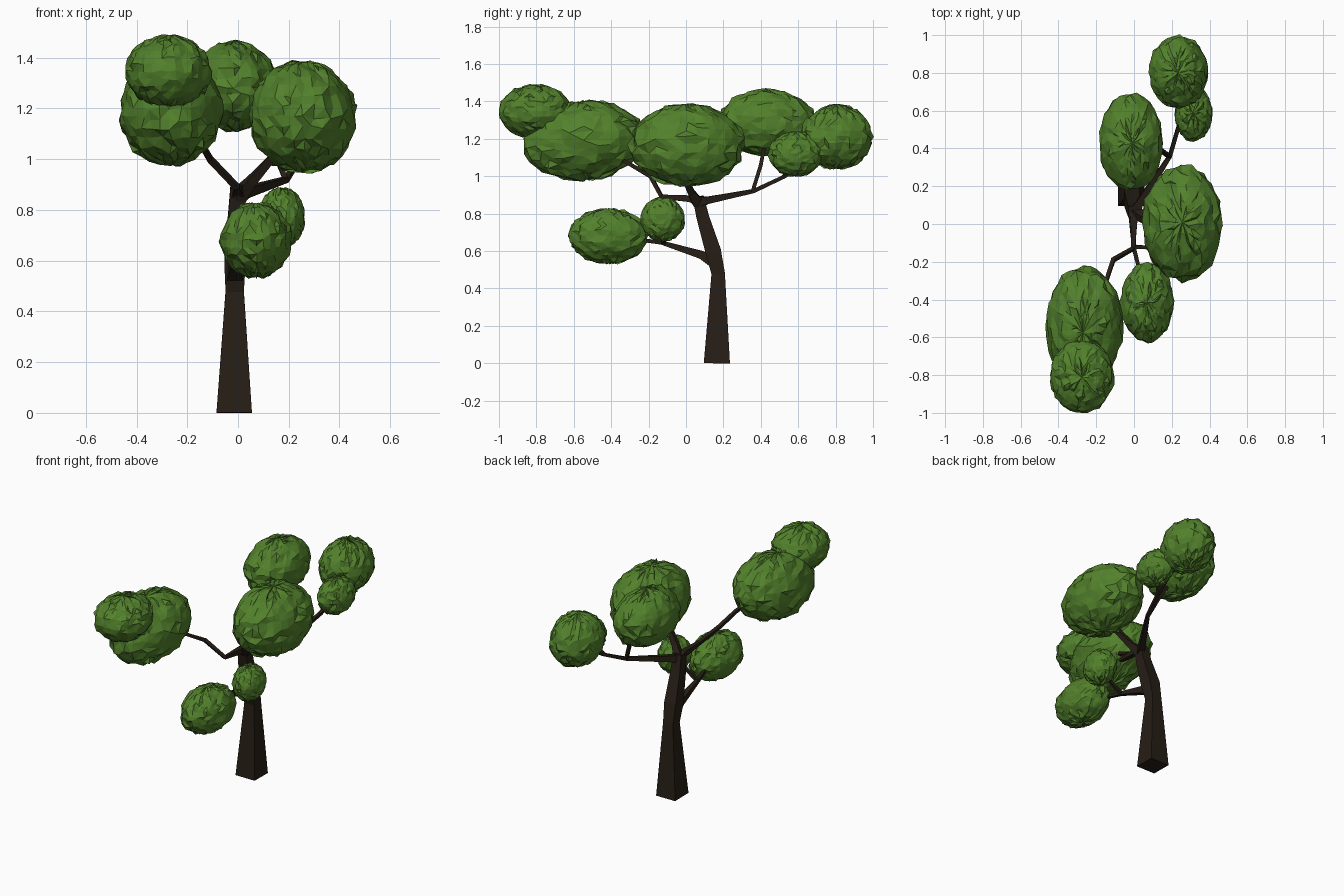
import bpy, bmesh, random
from mathutils import Vector, Matrix

if "Cube" in bpy.data.objects:
    bpy.data.objects.remove(bpy.data.objects["Cube"])

random.seed(4)


def material(name, rgb):
    m = bpy.data.materials.new(name)
    m.diffuse_color = (*rgb, 1)
    m.use_nodes = True
    m.node_tree.nodes["Principled BSDF"].inputs["Base Color"].default_value = m.diffuse_color
    return m


bark = material("bark", (0.02, 0.013, 0.008))
leaf = material("leaf", (0.085, 0.22, 0.025))


def finish(bm, name, mat):
    bmesh.ops.recalc_face_normals(bm, faces=bm.faces)
    me = bpy.data.meshes.new(name)
    bm.to_mesh(me)
    bm.free()
    me.materials.append(mat)
    ob = bpy.data.objects.new(name, me)
    bpy.context.collection.objects.link(ob)
    return ob


def limb(name, path):
    """Square tapered tube through (x, y, z, half width) points."""
    bm = bmesh.new()
    pts = [Vector(p[:3]) for p in path]
    rings = []
    for i, p in enumerate(pts):
        a = (p - pts[i - 1]).normalized() if i else Vector()
        b = (pts[i + 1] - p).normalized() if i < len(pts) - 1 else Vector()
        t = (a + b).normalized()
        side = (Vector((1, 0, 0)) - t * t.x).normalized()
        up = t.cross(side)
        r = path[i][3]
        rings.append([bm.verts.new(p + r * (side * u + up * v))
                      for u, v in ((-1, -1), (1, -1), (1, 1), (-1, 1))])
    for lo, hi in zip(rings, rings[1:]):
        for k in range(4):
            n = (k + 1) % 4
            bm.faces.new((lo[k], lo[n], hi[n], hi[k]))
    bm.faces.new(rings[0])
    bm.faces.new(rings[-1])
    return finish(bm, name, bark)


def foliage(name, centre, radii, tilt=0.0):
    """Flat-shaded sphere with roughened points, stretched to an ellipsoid."""
    bm = bmesh.new()
    bmesh.ops.create_uvsphere(bm, u_segments=32, v_segments=16, radius=1)
    for v in bm.verts:
        v.co += Vector([random.uniform(-0.045, 0.045) for _ in range(3)])
        v.co *= random.uniform(0.965, 1.01)
    bmesh.ops.triangulate(bm, faces=bm.faces)
    bm.transform(Matrix.Translation(centre) @ Matrix.Rotation(tilt, 4, 'X')
                 @ Matrix.Diagonal((*radii, 1)))
    return finish(bm, name, leaf)


# Trunk with its bend
limb("trunk", [(-.015, .165, 0, .07), (-.013, .172, .48, .036),
               (-.012, .145, .6, .042), (-.005, .09, .78, .034),
               (0, .065, .89, .03)])

# Lower branch and its fork
limb("lower_branch", [(-.012, .155, .54, .034), (-.01, .08, .58, .022),
                      (0, -.13, .645, .011), (.02, -.21, .655, .01),
                      (.07, -.4, .68, .008)])
limb("lower_twig", [(0, -.12, .642, .01), (.08, -.125, .69, .009),
                    (.16, -.125, .76, .008)])

# Upper left branch
limb("left_branch", [(0, .075, .86, .026), (0, .02, .88, .018),
                     (-.005, -.13, .89, .011), (-.11, -.19, 1.0, .011),
                     (-.15, -.31, 1.07, .01), (-.25, -.5, 1.17, .008)])

# Upper right branch
limb("right_branch", [(0, .07, .85, .03), (.05, .03, .91, .019),
                      (.13, -.01, 1.0, .015), (.24, 0, 1.12, .01)])

# Back branch and its forks
limb("back_branch", [(0, .06, .86, .028), (.03, .11, .87, .02),
                     (.19, .36, .92, .011), (.24, .53, 1.0, .01),
                     (.25, .68, 1.1, .01), (.24, .78, 1.19, .008)])
limb("back_up_twig", [(.19, .355, .915, .01), (.13, .4, 1.06, .01),
                      (.02, .435, 1.25, .008)])
limb("back_side_twig", [(.235, .52, .995, .01), (.31, .58, 1.1, .008)])

# Foliage clumps
foliage("left_foliage", (-.265, -.545, 1.19), (.205, .325, .212), .1)
foliage("left_tip_foliage", (-.275, -.805, 1.345), (.17, .197, .143))
foliage("right_foliage", (.255, .005, 1.167), (.213, .308, .22))
foliage("back_foliage", (-.015, .435, 1.287), (.171, .257, .177))
foliage("back_tip_foliage", (.235, .805, 1.21), (.156, .192, .172))
foliage("back_side_foliage", (.315, .585, 1.118), (.1, .147, .119))
foliage("lower_foliage", (.07, -.415, .68), (.141, .212, .149))
foliage("lower_side_foliage", (.172, -.125, .77), (.095, .12, .118))
